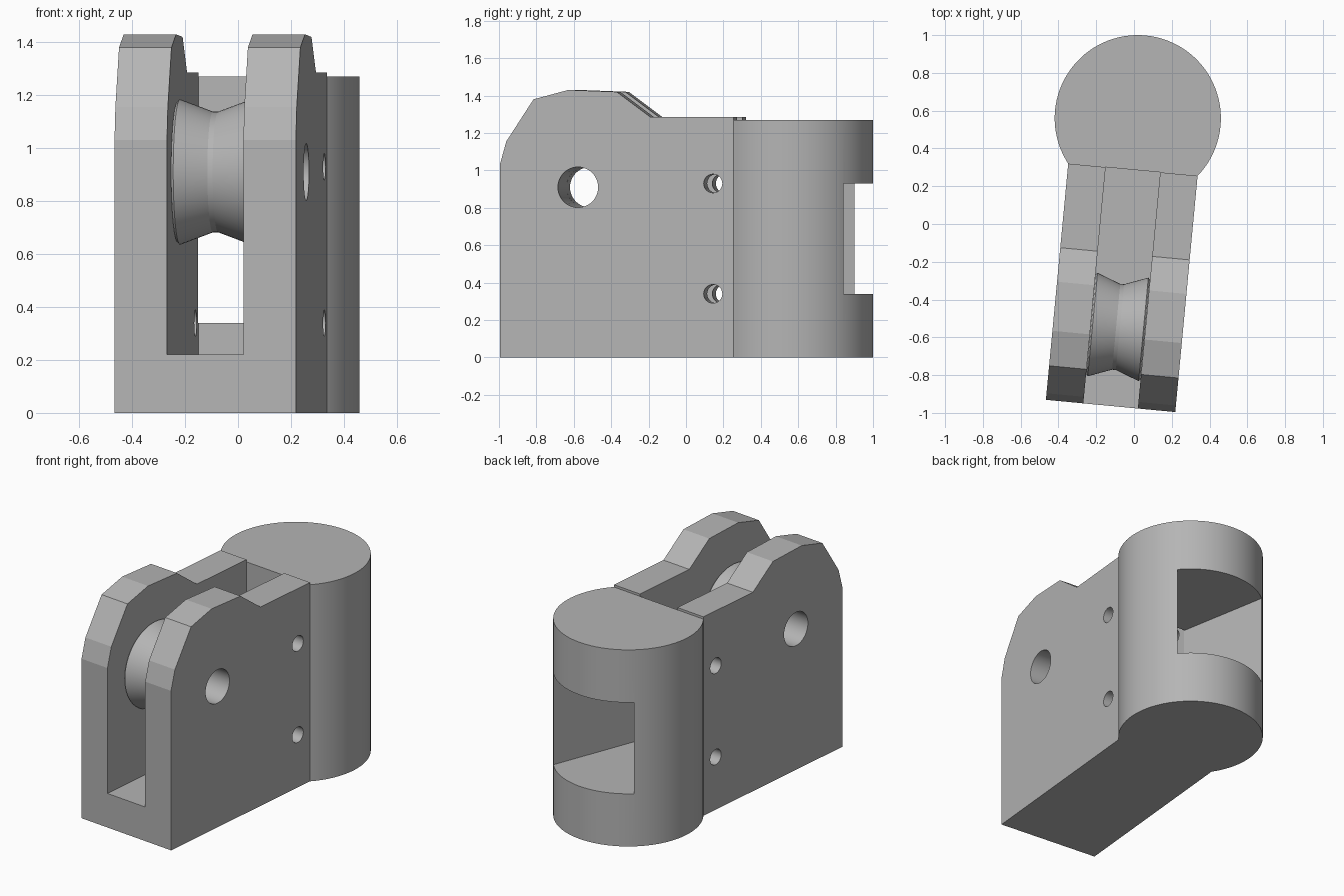
import bpy, bmesh, math
from mathutils import Matrix, Vector

cube = bpy.data.objects.get("Cube")
if cube:
    bpy.data.objects.remove(cube, do_unlink=True)

grey = bpy.data.materials.new("plain grey")
grey.use_nodes = True
GREY = (0.46, 0.46, 0.46, 1)
grey.diffuse_color = GREY
grey.node_tree.nodes["Principled BSDF"].inputs["Base Color"].default_value = GREY

# Everything is modelled around the post axis, then turned into place
PLACE = Matrix.Translation((0.02, 0.56, 0)) @ Matrix.Rotation(math.radians(-5.4), 4, "Z")
POST_R, POST_H = 0.44, 1.27
HALF_W, SLOT_W = 0.344, 0.145
AXLE_Y, AXLE_Z, AXLE_R = -1.11, 0.91, 0.108


def circle(cx, cy, r, n):
    return [(cx + r * math.cos(math.tau * i / n), cy + r * math.sin(math.tau * i / n))
            for i in range(n)]


def finish(name, bm):
    bmesh.ops.recalc_face_normals(bm, faces=bm.faces)
    mesh = bpy.data.meshes.new(name)
    bm.to_mesh(mesh)
    bm.free()
    mesh.materials.append(grey)
    obj = bpy.data.objects.new(name, mesh)
    bpy.context.collection.objects.link(obj)
    obj.matrix_world = PLACE
    return obj


def prism(name, outline, lo, hi, axis="Z"):
    """Extrude an outline along Z (points are x, y) or X (points are y, z)."""
    bm = bmesh.new()
    verts = [bm.verts.new((a, b, lo) if axis == "Z" else (lo, a, b)) for a, b in outline]
    face = bm.faces.new(verts)
    moved = bmesh.ops.extrude_face_region(bm, geom=[face])["geom"]
    step = Vector((0, 0, hi - lo)) if axis == "Z" else Vector((hi - lo, 0, 0))
    bmesh.ops.translate(bm, vec=step, verts=[g for g in moved if isinstance(g, bmesh.types.BMVert)])
    return finish(name, bm)


def combine(target, other, operation):
    other.hide_render = True
    mod = target.modifiers.new(operation, "BOOLEAN")
    mod.operation, mod.solver, mod.object = operation, "EXACT", other
    bpy.context.view_layer.update()
    bpy.context.view_layer.objects.active = target
    bpy.ops.object.modifier_apply(modifier=mod.name)
    bpy.data.objects.remove(other, do_unlink=True)


def smooth(obj):
    bpy.ops.object.select_all(action="DESELECT")
    obj.select_set(True)
    bpy.context.view_layer.objects.active = obj
    bpy.ops.object.shade_smooth_by_angle(angle=math.radians(12))


# Housing: side profile of the fork joined to the round post
side = [(-1.53, 0), (-1.53, 1.03), (-1.495, 1.155), (-1.349, 1.38), (-1.163, 1.43),
        (-0.902, 1.42), (-0.721, 1.285), (-0.274, 1.285), (-0.274, 0)]
housing = prism("housing", side, -HALF_W, HALF_W, "X")
combine(housing, prism("post", circle(0, 0, POST_R, 96), 0, POST_H), "UNION")

# Slot between the two cheeks
slot = [(-SLOT_W, -2), (SLOT_W, -2), (SLOT_W, -0.274), (-SLOT_W, -0.274)]
combine(housing, prism("slot_cutter", slot, 0.22, 2), "DIFFERENCE")

# Flared window from the slot out through the back of the post
window = [(-0.139, -0.3), (0.139, -0.3), (0.391, 0.6), (-0.391, 0.6)]
combine(housing, prism("window_cutter", window, 0.34, 0.93), "DIFFERENCE")

# Axle hole and two pin holes through both cheeks
for y, z, r, n in ((AXLE_Y, AXLE_Z, AXLE_R, 48), (-0.385, 0.93, 0.05, 32), (-0.385, 0.34, 0.05, 32)):
    combine(housing, prism("hole_cutter", circle(y, z, r, n), -1, 1, "X"), "DIFFERENCE")
smooth(housing)

# Grooved pulley wheel, a closed section spun about the axle
bm = bmesh.new()
section = [(-0.144, AXLE_R), (-0.144, 0.265), (-0.135, 0.275), (-0.01, 0.228), (0.01, 0.228),
           (0.135, 0.275), (0.144, 0.265), (0.144, AXLE_R)]
verts = [bm.verts.new((x, AXLE_Y, AXLE_Z + r)) for x, r in section]
edges = [bm.edges.new((verts[i - 1], verts[i])) for i in range(len(verts))]
bmesh.ops.spin(bm, geom=verts + edges, cent=(0, AXLE_Y, AXLE_Z), axis=(1, 0, 0),
               angle=math.tau, steps=64, use_merge=True)
bmesh.ops.remove_doubles(bm, verts=bm.verts, dist=0.0001)
smooth(finish("pulley_wheel", bm))
